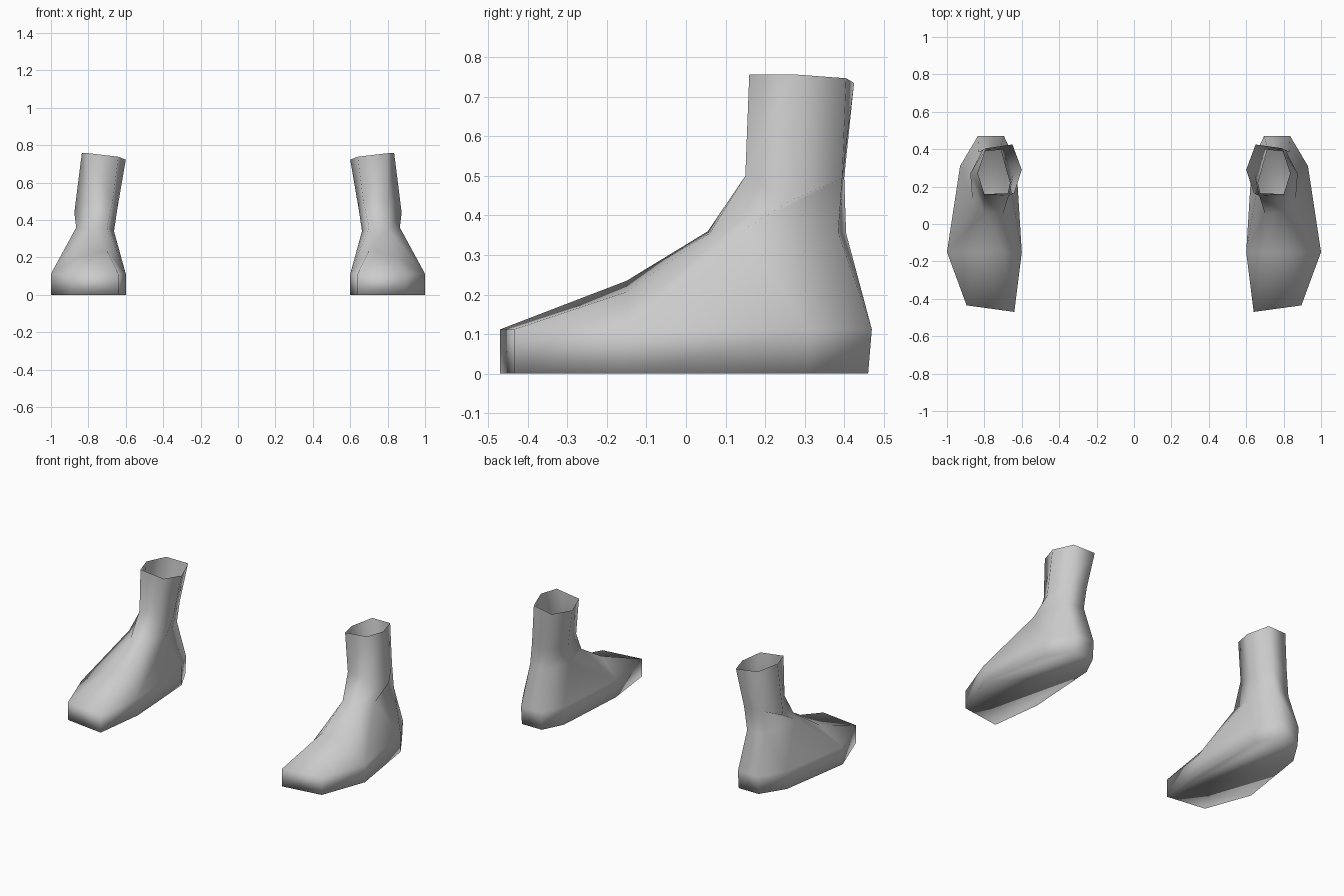
import bpy, bmesh

if "Cube" in bpy.data.objects:
    bpy.data.objects.remove(bpy.data.objects["Cube"])

skin = bpy.data.materials.new("light grey")
skin.diffuse_color = (0.6, 0.6, 0.6, 1)
skin.use_nodes = True
skin.node_tree.nodes["Principled BSDF"].inputs["Base Color"].default_value = skin.diffuse_color

# Foot outline: toe in, toe out, ball out, back out, heel out, heel in, back in, ball in
outline = [(.64, -.47), (.895, -.435), (1.0, -.15), (.93, .31),
           (.835, .47), (.695, .47), (.63, .33), (.60, -.15)]
# Leg rings: front out, outer, back out, back in, inner, front in
ankle = [(.80, .06, .355), (.865, .14, .36), (.83, .385, .355),
         (.715, .405, .355), (.663, .22, .34), (.70, .055, .36)]
shin = [(.80, .15, .50), (.875, .27, .44), (.81, .395, .495),
        (.69, .40, .495), (.645, .27, .46), (.67, .15, .50)]
cuff = [(.80, .16, .757), (.835, .27, .757), (.79, .405, .747),
        (.65, .425, .735), (.60, .29, .722), (.64, .165, .738)]

bm = bmesh.new()


def ring(points):
    return [bm.verts.new(p) for p in points]


def bridge(a, b):
    for i in range(len(a)):
        j = (i + 1) % len(a)
        bm.faces.new((a[i], a[j], b[j], b[i]))


# Sole and side band
sole = ring([(x, y * .98 if y > .4 else y, 0) for x, y in outline])
rim = ring([(x, y, .112) for x, y in outline])
bridge(sole, rim)
bm.faces.new((sole[2], sole[1], sole[0]))
bm.faces.new([sole[i] for i in (7, 6, 5, 4, 3, 2, 0)])

# Open leg
low, mid, top = ring(ankle), ring(shin), ring(cuff)
bridge(low, mid)
bridge(mid, top)

# Instep and heel joining the band to the leg
step_in, step_out = ring([(.70, -.15, .235), (.84, -.15, .207)])
toe_in, toe_out, ball_out, back_out, heel_out, heel_in, back_in, ball_in = rim
f_out, outer, b_out, b_in, inner, f_in = low
for face in [(toe_in, toe_out, step_out, step_in), (toe_out, ball_out, step_out),
             (toe_in, step_in, ball_in), (step_in, step_out, f_out, f_in),
             (ball_out, f_out, step_out), (ball_out, outer, f_out),
             (ball_out, back_out, outer), (back_out, heel_out, b_out, outer),
             (heel_out, heel_in, b_in, b_out), (heel_in, back_in, inner, b_in),
             (back_in, ball_in, inner), (ball_in, f_in, inner),
             (ball_in, step_in, f_in)]:
    bm.faces.new(face)

bmesh.ops.recalc_face_normals(bm, faces=bm.faces)
for f in bm.faces:
    f.smooth = True
mesh = bpy.data.meshes.new("feet")
bm.to_mesh(mesh)
bm.free()
mesh.materials.append(skin)
feet = bpy.data.objects.new("feet", mesh)
bpy.context.collection.objects.link(feet)

# Second foot
mirror = feet.modifiers.new("other_foot", 'MIRROR')
mirror.use_mirror_merge = False
